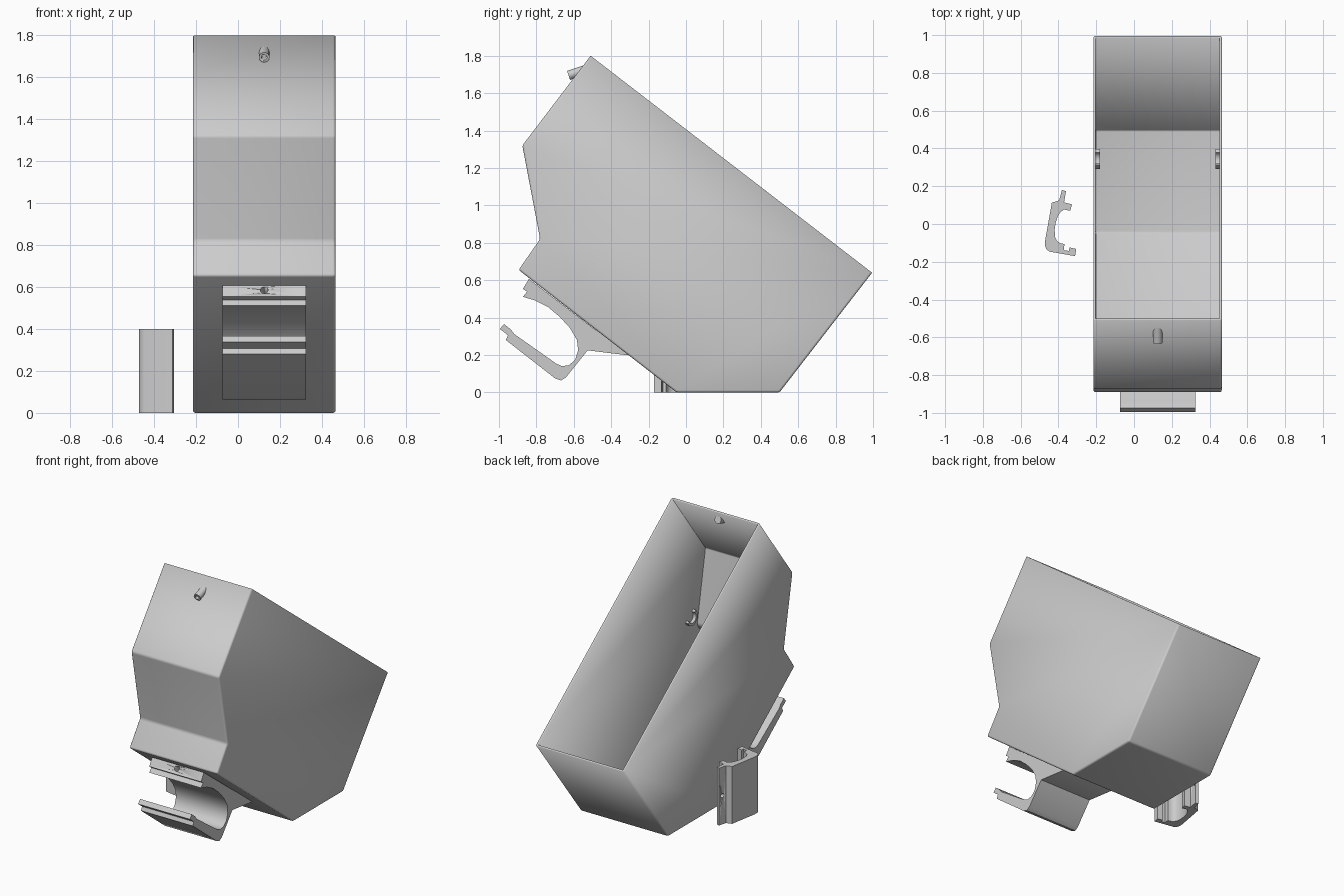
import bpy, bmesh, math
from mathutils import Vector

if "Cube" in bpy.data.objects:
    bpy.data.objects.remove(bpy.data.objects["Cube"])

grey = bpy.data.materials.new("light grey")
grey.diffuse_color = (0.6, 0.6, 0.6, 1)
grey.use_nodes = True
grey.node_tree.nodes["Principled BSDF"].inputs["Base Color"].default_value = grey.diffuse_color


def finish(name, bm, angle=35):
    bmesh.ops.recalc_face_normals(bm, faces=bm.faces)
    me = bpy.data.meshes.new(name)
    bm.to_mesh(me)
    bm.free()
    ob = bpy.data.objects.new(name, me)
    bpy.context.collection.objects.link(ob)
    me.materials.append(grey)
    activate(ob)
    bpy.ops.object.shade_smooth_by_angle(angle=math.radians(angle))
    return ob


def activate(ob):
    bpy.ops.object.select_all(action='DESELECT')
    ob.select_set(True)
    bpy.context.view_layer.objects.active = ob


def prism_mesh(points, place, start, end):
    """Extrude a 2D outline; place(u, v, w) maps it into space."""
    bm = bmesh.new()
    a = [bm.verts.new(place(u, v, start)) for u, v in points]
    b = [bm.verts.new(place(u, v, end)) for u, v in points]
    bm.faces.new(a)
    bm.faces.new(b)
    for i in range(len(points)):
        j = (i + 1) % len(points)
        bm.faces.new((a[i], a[j], b[j], b[i]))
    bmesh.ops.recalc_face_normals(bm, faces=bm.faces)
    return bm


def across(u, v, w):      # side profile (y, z) swept along x
    return (w, u, v)


def upright(u, v, w):     # plan profile (x, y) swept along z
    return (u, v, w)


def rod(name, p, q, radius, sides=24):
    p, q = Vector(p), Vector(q)
    bm = bmesh.new()
    bmesh.ops.create_cone(bm, cap_ends=True, segments=sides, radius1=radius,
                          radius2=radius, depth=(q - p).length)
    rot = (q - p).to_track_quat('Z', 'Y').to_matrix()
    bmesh.ops.rotate(bm, verts=bm.verts, cent=(0, 0, 0), matrix=rot)
    bmesh.ops.translate(bm, verts=bm.verts, vec=(p + q) / 2)
    return finish(name, bm)


def drill(ob, p, q, radius):
    cutter = rod("drill_cutter", p, q, radius)
    cutter.hide_render = True
    mod = ob.modifiers.new("hole", 'BOOLEAN')
    mod.operation = 'DIFFERENCE'
    mod.solver = 'EXACT'
    mod.object = cutter
    activate(ob)
    bpy.ops.object.modifier_apply(modifier=mod.name)
    bpy.data.objects.remove(cutter)


X0, X1, WALL = -0.215, 0.465, 0.012
XM = (X0 + X1) / 2

# Hopper shell: open along the long sloping edge, rounded outside corners
body = [(-0.51, 1.80), (-0.875, 1.32), (-0.78, 0.82), (-0.895, 0.655),
        (-0.05, 0.0), (0.50, 0.0), (0.995, 0.64)]
bm = prism_mesh(body, across, X0, X1)
slope = Vector((0, 0.61, 0.79))
lid = max(bm.faces, key=lambda f: f.normal.dot(slope))
rim = set(lid.edges)
bmesh.ops.delete(bm, geom=[lid], context='FACES_ONLY')
bmesh.ops.bevel(bm, geom=[e for e in bm.edges if e not in rim], offset=0.012,
                segments=3, profile=0.5, affect='EDGES')
shell = finish("hopper_shell", bm)
mod = shell.modifiers.new("wall", 'SOLIDIFY')
mod.thickness = WALL
mod.offset = -1
mod.use_even_offset = True
activate(shell)
bpy.ops.object.modifier_apply(modifier=mod.name)

# Hollow peg passing through the upper front wall
peg = rod("front_peg", (0.125, -0.628, 1.695), (0.125, -0.53, 1.728), 0.025)
drill(peg, (0.125, -0.66, 1.684), (0.125, -0.57, 1.714), 0.013)

# Small open rings on the inside of both side walls
for label, cy, cz in (("front", -0.69, 0.90), ("rear", 0.345, 0.10)):
    tilt = math.atan2(0.79, 0.61)
    angles = [tilt + math.radians(75 + 210 * i / 14) for i in range(15)]
    arc = [(cy + 0.055 * math.cos(t), cz + 0.055 * math.sin(t)) for t in angles]
    arc += [(cy + 0.037 * math.cos(t), cz + 0.037 * math.sin(t))
            for t in reversed(angles)]
    for side, a, b in (("left", X0 + WALL, X0 + 0.034),
                       ("right", X1 - 0.034, X1 - WALL)):
        finish(f"{label}_{side}_inner_hook", prism_mesh(arc, across, a, b))

# Clamp under the front slope: lipped upper jaw, curved throat, lower arm
clamp = [(-0.840, 0.607), (-0.872, 0.554), (-0.850, 0.538), (-0.872, 0.511),
         (-0.807, 0.492), (-0.738, 0.457), (-0.674, 0.403), (-0.620, 0.344),
         (-0.583, 0.280), (-0.577, 0.226), (-0.592, 0.175), (-0.625, 0.146),
         (-0.663, 0.140), (-0.695, 0.155), (-0.942, 0.330), (-0.973, 0.366),
         (-0.995, 0.339), (-0.952, 0.306), (-0.963, 0.280), (-0.700, 0.075),
         (-0.668, 0.064), (-0.642, 0.080), (-0.482, 0.280), (-0.472, 0.306),
         (-0.478, 0.330)]
# Straight step behind the tip of the lower arm
clamp[14:15] = [(-0.918, 0.312), (-0.936, 0.336)]
C0, C1 = -0.075, 0.325
jaw = finish("slope_clamp", prism_mesh(clamp, across, C0, C1))
drill(jaw, (0.125, -0.895, 0.615), (0.125, -0.81, 0.555), 0.018)

# Wedge bracing the clamp against the slope
finish("clamp_brace", prism_mesh(
    [(-0.535, 0.226), (-0.315, 0.199), (-0.305, 0.203), (-0.475, 0.335)],
    across, C0, C1))

# Loose clip standing beside the hopper
clip = [(-0.382, 0.180), (-0.360, 0.174), (-0.370, 0.114), (-0.328, 0.104),
        (-0.338, 0.070), (-0.370, 0.077), (-0.390, 0.062), (-0.404, 0.040),
        (-0.415, 0.005), (-0.420, -0.030), (-0.418, -0.070), (-0.408, -0.090),
        (-0.390, -0.102), (-0.368, -0.106), (-0.372, -0.138), (-0.345, -0.143),
        (-0.341, -0.124), (-0.306, -0.132), (-0.312, -0.170), (-0.448, -0.146),
        (-0.464, -0.134), (-0.472, -0.112), (-0.470, -0.085), (-0.435, 0.113),
        (-0.396, 0.125)]
loose = finish("loose_clip", prism_mesh(clip, upright, 0.0, 0.4))
drill(loose, (-0.43, 0.155, 0.2), (-0.33, 0.155, 0.2), 0.014)
